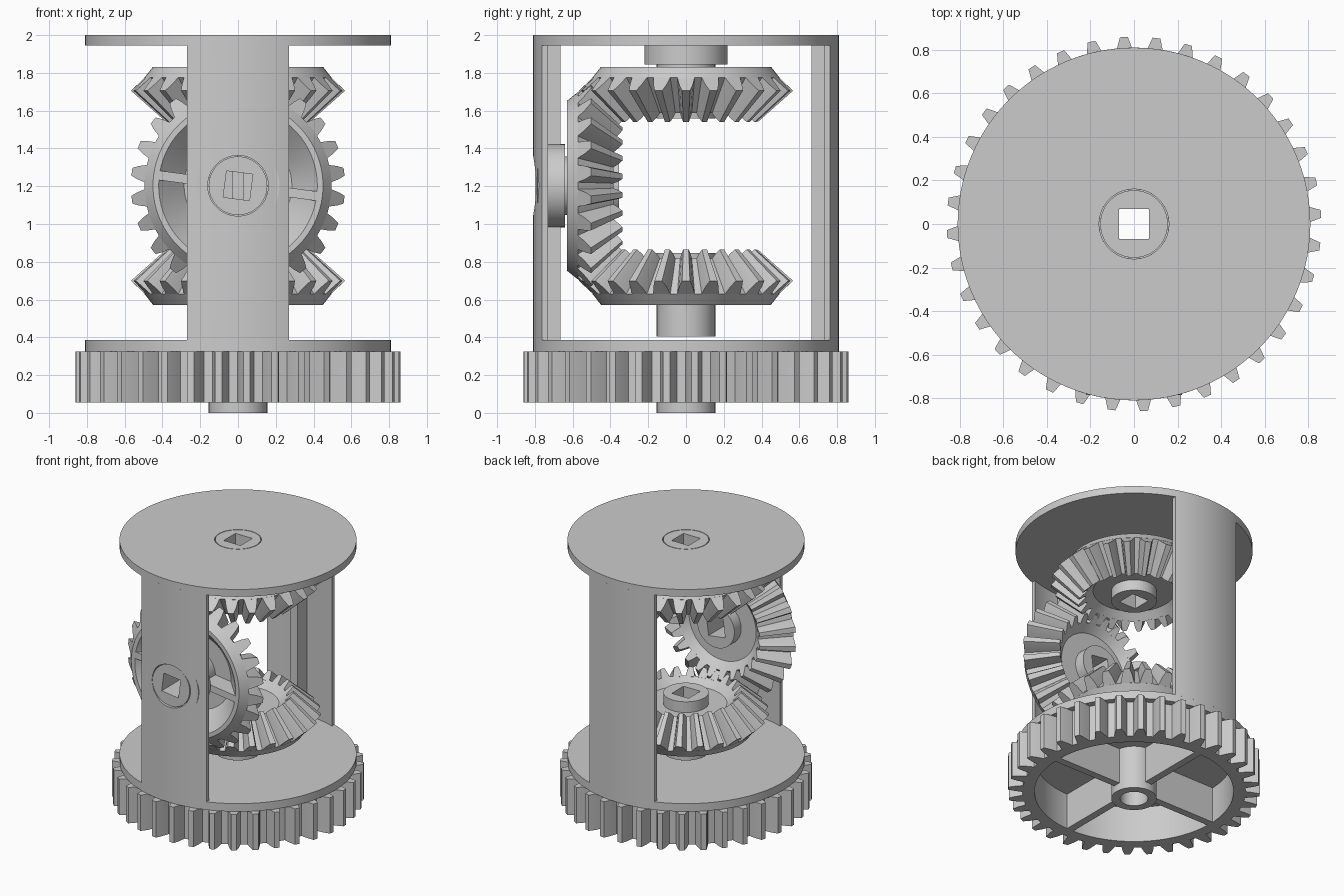
import bpy, bmesh
from math import sin, cos, pi, radians, sqrt
from mathutils import Matrix

if "Cube" in bpy.data.objects:
    bpy.data.objects.remove(bpy.data.objects["Cube"])

APEX = 1.2025          # height where the three bevel axes meet


def finish(name, bm, matrix=None):
    bmesh.ops.recalc_face_normals(bm, faces=bm.faces)
    if matrix:
        bm.transform(matrix)
    me = bpy.data.meshes.new(name)
    bm.to_mesh(me)
    bm.free()
    ob = bpy.data.objects.new(name, me)
    bpy.context.collection.objects.link(ob)
    bpy.ops.object.select_all(action='DESELECT')
    ob.select_set(True)
    bpy.context.view_layer.objects.active = ob
    bpy.ops.object.shade_smooth_by_angle(angle=radians(25))
    return ob


def loft(bm, loops):
    """Closed ring of closed loops (a torus-like solid)."""
    rows = [[bm.verts.new(p) for p in lp] for lp in loops]
    n = len(rows[0])
    for a, b in zip(rows, rows[1:] + rows[:1]):
        for i in range(n):
            j = (i + 1) % n
            bm.faces.new((a[i], a[j], b[j], b[i]))


def prism(bm, a, b):
    """Solid between two matching polygons."""
    va, vb = [bm.verts.new(p) for p in a], [bm.verts.new(p) for p in b]
    n = len(va)
    bm.faces.new(va)
    bm.faces.new(vb[::-1])
    for i in range(n):
        j = (i + 1) % n
        bm.faces.new((va[i], vb[i], vb[j], va[j]))


def polar(r, a, z):
    return (r * cos(a), r * sin(a), z)


def lathe(bm, profile, n=96):
    loft(bm, [[polar(r, 2 * pi * i / n, z) for i in range(n)] for r, z in profile])


def tube(bm, r0, r1, z0, z1, n=96):
    lathe(bm, [(r0, z0), (r1, z0), (r1, z1), (r0, z1)], n)


def spokes(bm, profile, w):
    for k in range(4):
        c, s = round(cos(k * pi / 2)), round(sin(k * pi / 2))
        side = lambda h: [(r * c - h * s, r * s + h * c, z) for r, z in profile]
        prism(bm, side(-w / 2), side(w / 2))


def box(bm, x0, x1, y0, y1, z0, z1):
    q = [(x0, y0), (x1, y0), (x1, y1), (x0, y1)]
    prism(bm, [(*p, z0) for p in q], [(*p, z1) for p in q])


def bevel_gear(name, matrix):
    bm = bmesh.new()
    # dished body
    lathe(bm, [(.15, -.436), (.28, -.436), (.332, -.384), (.495, -.573),
               (.45, -.63), (.42, -.63), (.285, -.49), (.15, -.49)])
    # tapering teeth pointing at the apex
    half = [(.488, -.58, 5.6), (.534, -.534, 3.8), (.567, -.503, 2.1)]
    for k in range(24):
        a = k * pi / 12
        sec = [polar(r, a - radians(h), z) for r, z, h in half]
        sec += [polar(r, a + radians(h), z) for r, z, h in half[::-1]]
        prism(bm, sec, [tuple(.67 * c for c in p) for p in sec])
    spokes(bm, [(.145, -.63), (.425, -.63), (.29, -.485), (.145, -.485)], .05)
    # hub shaft with square bore
    n = 64
    ang = [2 * pi * i / n for i in range(n)]
    sq = lambda z: [polar(.07 / max(abs(cos(a)), abs(sin(a))), a, z) for a in ang]
    circ = lambda z: [polar(.155, a, z) for a in ang]
    loft(bm, [sq(-.7975), circ(-.7975), circ(-.355), sq(-.355)])
    return finish(name, bm, Matrix.Translation((0, 0, APEX)) @ matrix)


# bevel gears
bevel_gear("lower_bevel_gear", Matrix())
bevel_gear("upper_bevel_gear", Matrix.Rotation(pi, 4, 'X'))
bevel_gear("side_bevel_gear",
           Matrix.Rotation(-pi / 2, 4, 'X') @ Matrix.Rotation(radians(7.5), 4, 'Z'))

# spur ring gear with hub and spokes
bm = bmesh.new()
outline = []
for k in range(36):
    for r, d in [(.762, -3.3), (.815, -2.3), (.86, -1.2),
                 (.86, 1.2), (.815, 2.3), (.762, 3.3)]:
        outline.append((r, radians(10 * k + 3.1 + d)))
outer = lambda z: [polar(r, a, z) for r, a in outline]
inner = lambda z: [polar(.68, a, z) for r, a in outline]
loft(bm, [inner(.055), outer(.055), outer(.325), inner(.325)])
tube(bm, .095, .155, 0, .325, 64)
spokes(bm, [(.145, .055), (.69, .055), (.69, .325), (.145, .325)], .055)
finish("ring_gear", bm)

# end plates
bm = bmesh.new()
tube(bm, .1, .81, .325, .385)
finish("bottom_plate", bm)
bm = bmesh.new()
tube(bm, .16, .81, 1.945, 2.0)
finish("top_plate", bm)

# bearing collars
bm = bmesh.new()
tube(bm, .16, .22, 1.845, 1.95, 64)
finish("top_collar", bm)
bm = bmesh.new()
tube(bm, .16, .22, -.785, -.64, 64)
finish("side_collar", bm, Matrix.Translation((0, 0, APEX)) @ Matrix.Rotation(-pi / 2, 4, 'X')
       @ Matrix.Identity(4))

# curved walls, front one bored for the side shaft
xs = [-.27 + .54 * i / 16 for i in range(17)]
walls = {}
for name, s in (("front_wall", -1), ("back_wall", 1)):
    pts = [(x, s * sqrt(.81 ** 2 - x * x)) for x in xs]
    pts += [(x, s * sqrt(.78 ** 2 - x * x)) for x in xs[::-1]]
    bm = bmesh.new()
    prism(bm, [(*p, .38) for p in pts], [(*p, 1.95) for p in pts])
    walls[name] = finish(name, bm)

bpy.ops.mesh.primitive_cylinder_add(vertices=64, radius=.16, depth=.4,
                                    location=(0, -.8, APEX), rotation=(pi / 2, 0, 0))
cutter = bpy.context.object
cutter.name = "bore_cutter"
cutter.hide_render = True
front = walls["front_wall"]
mod = front.modifiers.new("bore", 'BOOLEAN')
mod.object, mod.operation, mod.solver = cutter, 'DIFFERENCE', 'EXACT'
bpy.context.view_layer.objects.active = front
bpy.ops.object.modifier_apply(modifier=mod.name)
bpy.data.objects.remove(cutter)

# stiffening ribs on the inside of the walls
bm = bmesh.new()
box(bm, -.03, .03, -.785, -.665, .38, APEX - .17)
box(bm, -.03, .03, -.785, -.665, APEX + .17, 1.95)
finish("front_rib", bm)
bm = bmesh.new()
box(bm, -.03, .03, .665, .785, .38, 1.95)
finish("back_rib", bm)
